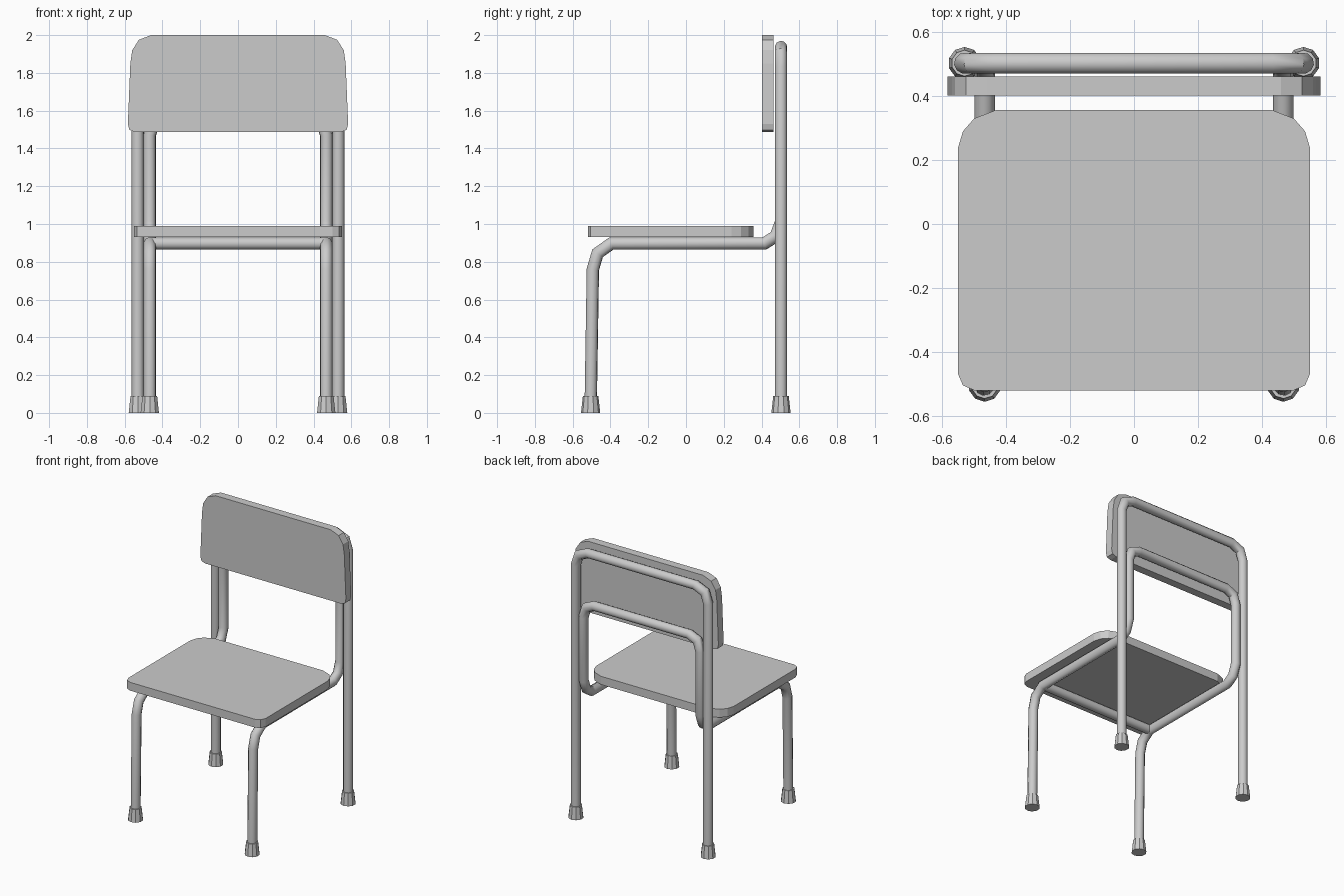
import bpy, bmesh, math
from mathutils import Vector

if "Cube" in bpy.data.objects:
    bpy.data.objects.remove(bpy.data.objects["Cube"])

TUBE = 0.033
SIDES = 10


def finish(name, bm, smooth=False):
    bmesh.ops.recalc_face_normals(bm, faces=bm.faces[:])
    mesh = bpy.data.meshes.new(name)
    bm.to_mesh(mesh)
    bm.free()
    ob = bpy.data.objects.new(name, mesh)
    bpy.context.collection.objects.link(ob)
    if smooth:
        bpy.ops.object.select_all(action='DESELECT')
        ob.select_set(True)
        bpy.context.view_layer.objects.active = ob
        bpy.ops.object.shade_smooth_by_angle(angle=math.radians(40))
    return ob


def tube(name, points, r=TUBE):
    """Sweep a round section along a path with mitred bends."""
    pts = [Vector(p) for p in points]
    dirs = [(b - a).normalized() for a, b in zip(pts, pts[1:])]
    side = dirs[0].orthogonal().normalized()
    up = dirs[0].cross(side)
    ring = []
    for i in range(SIDES):
        a = math.tau * (i + 0.5) / SIDES
        ring.append(pts[0] + r * (side * math.cos(a) + up * math.sin(a)))
    bm = bmesh.new()
    rows = [[bm.verts.new(p) for p in ring]]
    for i, d in enumerate(dirs):
        n = d + dirs[i + 1] if i + 1 < len(dirs) else d
        ring = [p + d * ((pts[i + 1] - p).dot(n) / d.dot(n)) for p in ring]
        rows.append([bm.verts.new(p) for p in ring])
    for a, b in zip(rows, rows[1:]):
        for i in range(SIDES):
            j = (i + 1) % SIDES
            bm.faces.new((a[i], a[j], b[j], b[i]))
    bm.faces.new(rows[0])
    bm.faces.new(rows[-1])
    return finish(name, bm, True)


def mirrored(half):
    """Complete a right-hand path with its left-hand reflection."""
    return half + [(-x, y, z) for x, y, z in reversed(half)]


def panel(name, half, place, depth):
    """Extrude a symmetric outline given by its right half."""
    outline = half + [(-u, v) for u, v in reversed(half)]
    bm = bmesh.new()
    face = bm.faces.new([bm.verts.new(place(u, v)) for u, v in outline])
    ext = bmesh.ops.extrude_face_region(bm, geom=[face])
    verts = [g for g in ext['geom'] if isinstance(g, bmesh.types.BMVert)]
    bmesh.ops.translate(bm, verts=verts, vec=depth)
    return finish(name, bm)


# Seat, with larger rounding at the rear
panel("seat",
      [(0.50, -0.52), (0.535, -0.505), (0.55, -0.47), (0.55, 0.24),
       (0.535, 0.29), (0.50, 0.33), (0.43, 0.357)],
      lambda u, v: (u, v, 0.93), (0, 0, 0.06))

# Backrest, slightly tapered upward
panel("backrest",
      [(0.545, 1.487), (0.575, 1.498), (0.583, 1.53), (0.57, 1.85),
       (0.56, 1.92), (0.525, 1.975), (0.46, 2.0)],
      lambda u, v: (u, 0.402, v), (0, 0.06, 0))

# Outer frame: rear legs and top bar
RX, RY = 0.53, 0.503
tube("rear_frame", mirrored([(RX, RY, 0.01), (RX, RY, 1.83),
                             (0.505, RY, 1.905), (0.43, RY, 1.937)]))

# Inner frame: front legs, seat rails, back uprights and lower back bar
FX = 0.467
tube("front_frame", mirrored([
    (FX, -0.505, 0.01), (FX, -0.493, 0.76), (FX, -0.468, 0.845),
    (FX, -0.395, 0.897), (FX, 0.415, 0.897), (FX, 0.475, 0.935),
    (FX, RY, 1.01), (FX, RY, 1.47), (0.445, RY, 1.54), (0.38, RY, 1.568)]))

# Cross rail under the front of the seat
tube("seat_cross_rail", [(-FX, -0.39, 0.897), (FX, -0.39, 0.897)])

# Flared foot caps
for label, x, y in (("front", FX, -0.505), ("rear", RX, RY)):
    for side, s in (("left", -1), ("right", 1)):
        bm = bmesh.new()
        bmesh.ops.create_cone(bm, cap_ends=True, segments=SIDES,
                              radius1=0.051, radius2=0.041, depth=0.09)
        bmesh.ops.translate(bm, verts=bm.verts[:], vec=(s * x, y, 0.045))
        finish(f"{label}_{side}_foot", bm)
